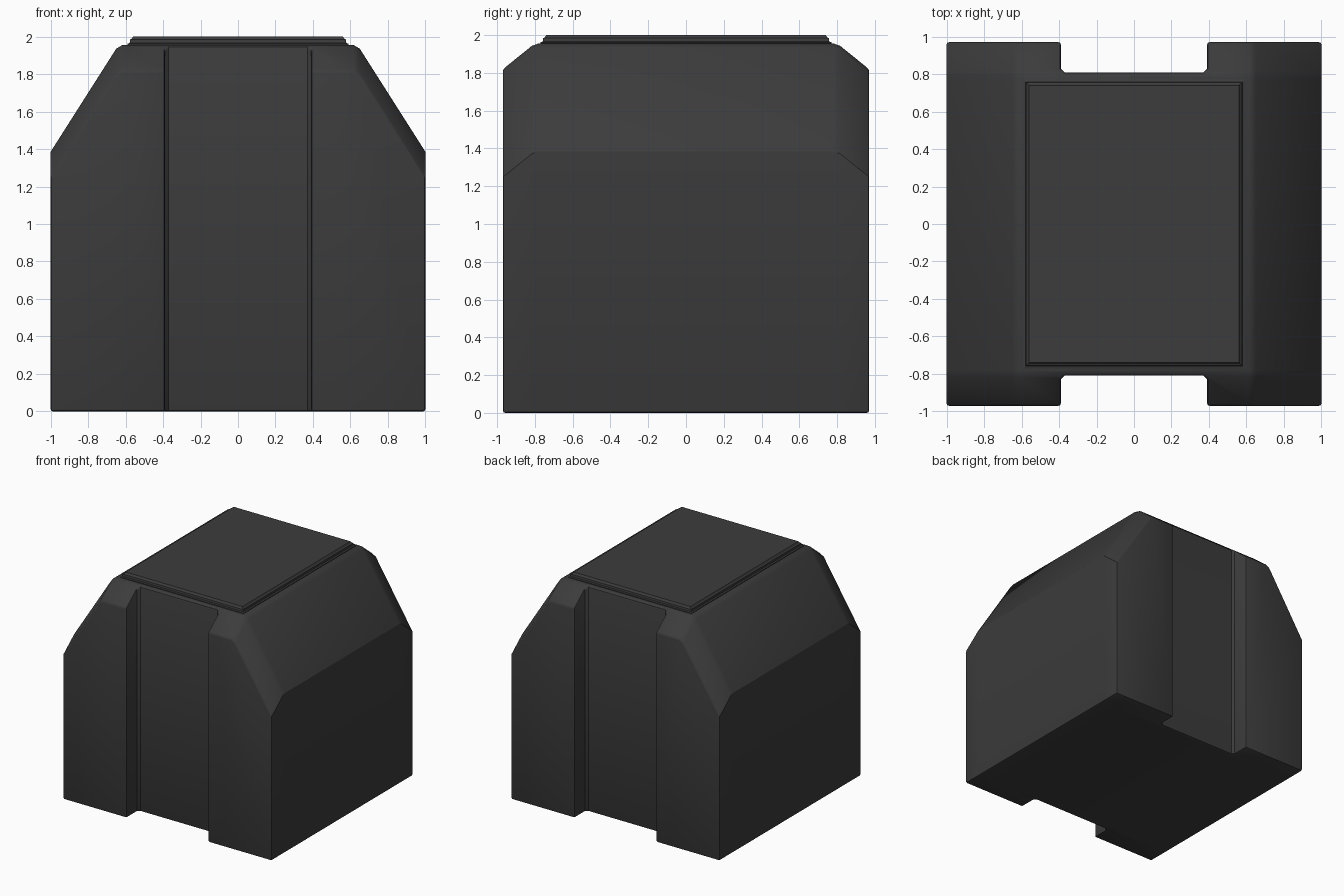
import bpy, bmesh, math

if "Cube" in bpy.data.objects:
    bpy.data.objects.remove(bpy.data.objects["Cube"])

mat = bpy.data.materials.new("dark_grey")
mat.diffuse_color = (0.045, 0.045, 0.045, 1)
mat.use_nodes = True
mat.node_tree.nodes["Principled BSDF"].inputs["Base Color"].default_value = mat.diffuse_color


def loft(name, rings):
    """Skin a stack of closed rings and cap both ends."""
    bm = bmesh.new()
    loops = [[bm.verts.new(p) for p in ring] for ring in rings]
    n = len(loops[0])
    for a, b in zip(loops, loops[1:]):
        for i in range(n):
            j = (i + 1) % n
            bm.faces.new((a[i], a[j], b[j], b[i]))
    bm.faces.new(loops[0])
    bm.faces.new(loops[-1])
    bmesh.ops.recalc_face_normals(bm, faces=bm.faces[:])
    mesh = bpy.data.meshes.new(name)
    bm.to_mesh(mesh)
    bm.free()
    ob = bpy.data.objects.new(name, mesh)
    bpy.context.collection.objects.link(ob)
    mesh.materials.append(mat)
    return ob


# main block: sloped-shoulder profile, top edge lowered towards both ends
half = [(1, 0), (1, 1.385), (0.65, 1.935), (0.615, 1.956)]
profile = half + [(-x, z) for x, z in reversed(half)]
stations = [(0.97, 0.137), (0.815, 0.012), (0.78, 0)]
stations = [(-y, d) for y, d in stations] + stations[::-1]
body = loft("body", [[(x, y, z - d if z > 0 else 0) for x, z in profile]
                     for y, d in stations])

# vertical channels in front and back, with small filleted inner corners
w, y0, f = 0.39, 0.808, 0.02
for side, label in ((-1, "front"), (1, "back")):
    outline = [(-w, 1.2), (-w, y0 + f), (f - w, y0), (w - f, y0), (w, y0 + f), (w, 1.2)]
    cutter = loft(label + "_channel_cutter",
                  [[(x, side * y, z) for x, y in outline] for z in (-0.2, 2.2)])
    cutter.hide_render = True
    cutter.hide_viewport = False
    mod = body.modifiers.new(label + "_channel", 'BOOLEAN')
    mod.operation = 'DIFFERENCE'
    mod.solver = 'EXACT'
    mod.object = cutter

# softened edges
bevel = body.modifiers.new("edge_bevel", 'BEVEL')
bevel.width = 0.015
bevel.segments = 2
bevel.limit_method = 'ANGLE'
bevel.angle_limit = math.radians(50)

bpy.context.view_layer.objects.active = body
body.select_set(True)
for mod in list(body.modifiers):
    bpy.ops.object.modifier_apply(modifier=mod.name)
for ob in [o for o in bpy.data.objects if o.name.endswith("cutter")]:
    bpy.data.objects.remove(ob)

# stepped lid plate on top
steps = [(0.0, 1.94), (0.0, 1.962), (0.012, 1.966), (0.014, 1.984),
         (0.022, 1.988), (0.03, 2.0)]
lid = loft("lid_plate", [[(sx * (0.59 - i), sy * (0.77 - i), z)
                          for sx, sy in ((1, 1), (-1, 1), (-1, -1), (1, -1))]
                         for i, z in steps])

bpy.ops.object.select_all(action='DESELECT')
body.select_set(True)
bpy.ops.object.shade_smooth_by_angle(angle=math.radians(30))
